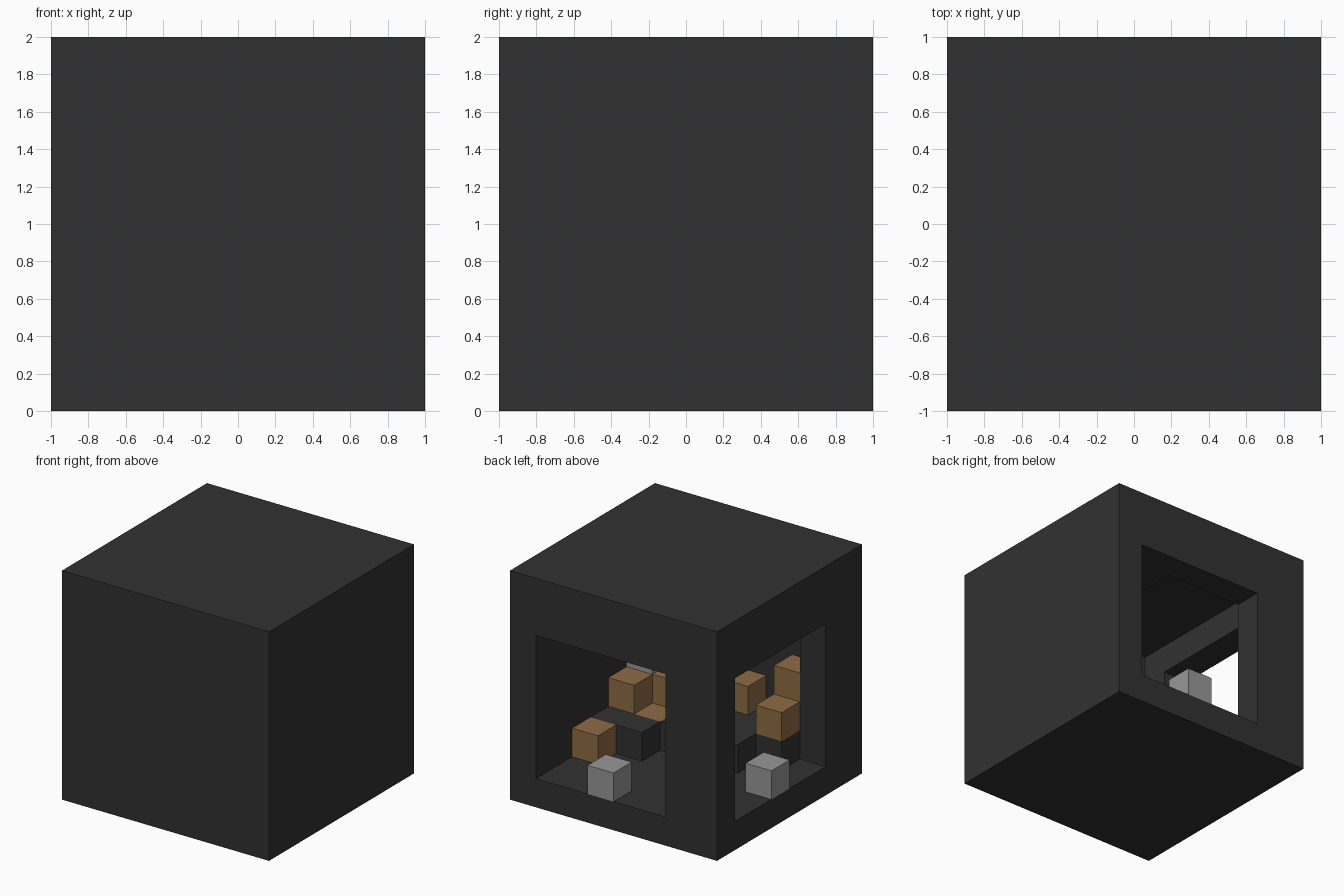
import bpy
import bmesh
from itertools import product
from mathutils import Vector

if "Cube" in bpy.data.objects:
    bpy.data.objects.remove(bpy.data.objects["Cube"], do_unlink=True)

N = 8            # cells along each side
S = 2 / N        # cell size


def material(name, rgb):
    m = bpy.data.materials.new(name)
    m.use_nodes = True
    color = (*rgb, 1)
    m.diffuse_color = color
    bsdf = m.node_tree.nodes["Principled BSDF"]
    bsdf.inputs["Base Color"].default_value = color
    bsdf.inputs["Roughness"].default_value = 0.9
    return m


dark_stone = material("dark stone", (0.031, 0.031, 0.031))
brown_earth = material("brown earth", (0.27, 0.15, 0.056))
grey_rock = material("grey rock", (0.31, 0.31, 0.31))


def region(xs, ys, zs):
    """Cells of a box, each axis given as a half-open index range."""
    return set(product(range(*xs), range(*ys), range(*zs)))


def build(name, cells, mat):
    """Mesh of the outer skin of a group of cells."""
    bm = bmesh.new()
    for cell in cells:
        for axis, step in product(range(3), (-1, 1)):
            normal = Vector((0, 0, 0))
            normal[axis] = step
            if tuple(int(c + n) for c, n in zip(cell, normal)) in cells:
                continue
            u = Vector((0, 0, 0))
            u[(axis + 1) % 3] = 0.5
            v = normal.cross(u)
            mid = Vector(cell) + Vector((0.5, 0.5, 0.5)) + normal / 2
            corners = (mid - u - v, mid + u - v, mid + u + v, mid - u + v)
            bm.faces.new([bm.verts.new(c * S - Vector((1, 1, 0))) for c in corners])
    bmesh.ops.remove_doubles(bm, verts=bm.verts, dist=0.001)
    mesh = bpy.data.meshes.new(name)
    bm.to_mesh(mesh)
    bm.free()
    mesh.materials.append(mat)
    obj = bpy.data.objects.new(name, mesh)
    bpy.context.collection.objects.link(obj)


# Hollow chamber with an opening in the back and in the right side
full, inside = (0, N), (1, N - 1)
shell = region(full, full, full) - region(inside, inside, inside)
shell -= region((2, 7), (7, 8), (1, 6))
shell -= region((0, 1), (2, 7), (1, 6))

# Low ceiling in the back left corner
shell |= region((5, 7), (5, 7), (6, 7))

# Loose blocks by cell
brown = {"brown_block_near": (6, 5, 1), "brown_block_low": (5, 3, 1),
         "brown_block_step": (6, 3, 2), "brown_block_inner": (5, 2, 2),
         "brown_block_side": (1, 2, 2), "brown_block_corner": (1, 1, 3),
         "brown_block_wall": (3, 1, 2)}
grey = {"grey_block_back_door": (4, 7, 1), "grey_block_side_door": (0, 4, 1),
        "grey_block_high": (6, 2, 3)}
for blocks, mat in ((brown, brown_earth), (grey, grey_rock)):
    for name, cell in blocks.items():
        build(name, {cell}, mat)

# Stepped mound rising towards the front wall
mound = region((1, 7), (1, 3), (1, 2)) | region((2, 7), (3, 4), (1, 2))
mound |= region((5, 7), (4, 5), (1, 2))
mound |= region((4, 7), (1, 2), (2, 3)) | region((6, 7), (1, 3), (2, 3))
mound |= region((1, 2), (1, 2), (2, 3)) | region((5, 7), (1, 2), (3, 4))
mound -= set(brown.values()) | set(grey.values())

build("chamber_shell", shell, dark_stone)
build("stone_mound", mound, dark_stone)
